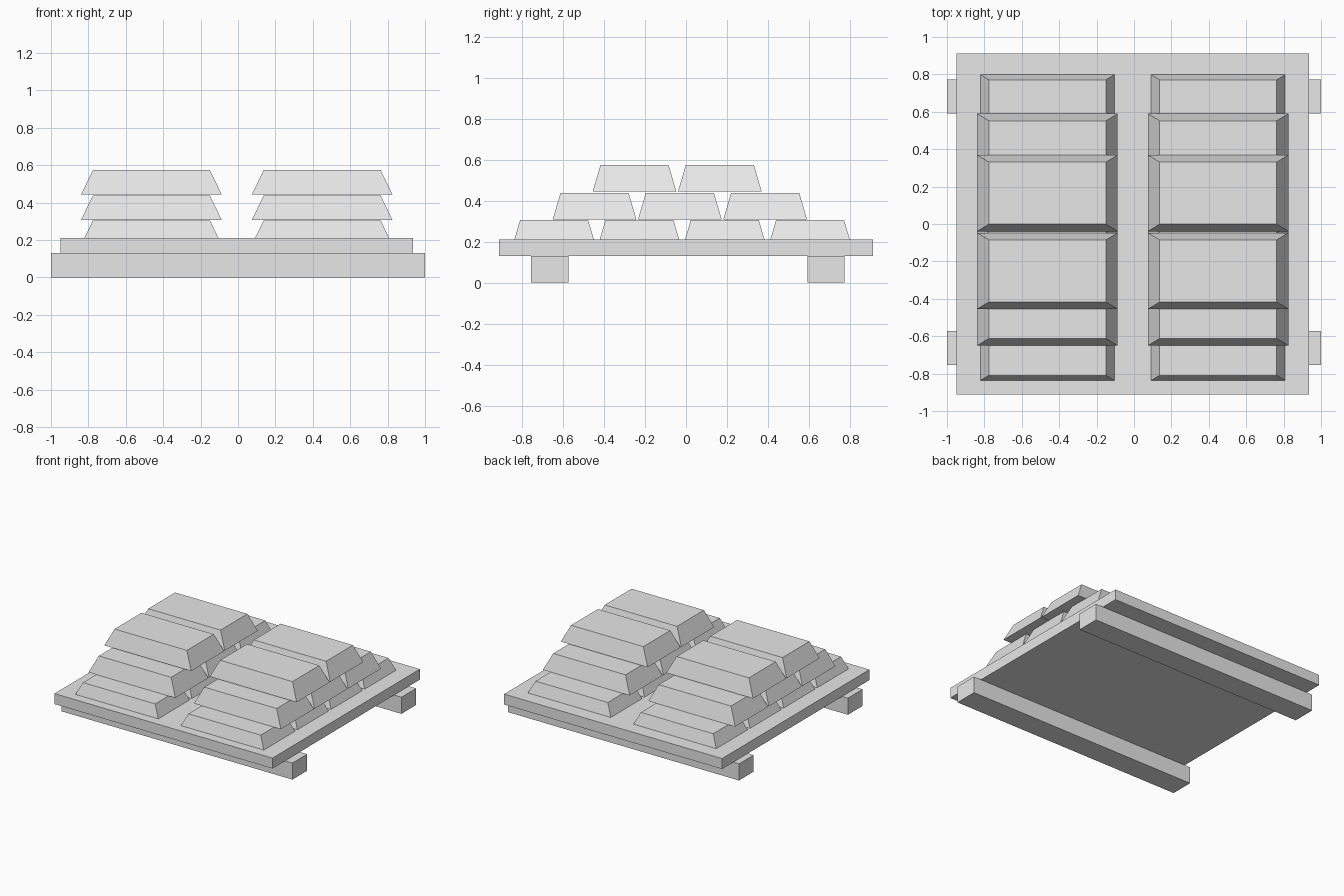
import bpy
import bmesh

default = bpy.data.objects.get("Cube")
if default:
    bpy.data.objects.remove(default, do_unlink=True)

GREY = (0.8, 0.8, 0.8, 1)
grey = bpy.data.materials.new("plain grey")
grey.use_nodes = True
grey.diffuse_color = GREY
grey.node_tree.nodes["Principled BSDF"].inputs["Base Color"].default_value = GREY


def finish(name, bm):
    """Turn a bmesh into a flat-shaded object in the scene."""
    bmesh.ops.recalc_face_normals(bm, faces=bm.faces)
    mesh = bpy.data.meshes.new(name)
    bm.to_mesh(mesh)
    bm.free()
    mesh.materials.append(grey)
    obj = bpy.data.objects.new(name, mesh)
    bpy.context.collection.objects.link(obj)
    return obj


def box(name, low, high):
    bm = bmesh.new()
    bmesh.ops.create_cube(bm, size=1)
    for v in bm.verts:
        v.co = [a + (b - a) * (c + 0.5) for a, b, c in zip(low, high, v.co)]
    return finish(name, bm)


def ingot(name, x, y, z):
    """Tapered bar: a wide base narrowing to a smaller flat top."""
    bm = bmesh.new()
    bmesh.ops.create_cube(bm, size=2)
    for v in bm.verts:
        top = v.co.z > 0
        half_x, half_y = (0.313, 0.166) if top else (0.376, 0.204)
        v.co = (x + v.co.x * half_x, y + v.co.y * half_y, z + (BAR_HEIGHT if top else 0))
    return finish(name, bm)


# Pallet: two runners under one flat board
box("front_runner", (-1, -0.755, 0), (1, -0.573, 0.13))
box("back_runner", (-1, 0.592, 0), (1, 0.773, 0.13))
box("pallet_board", (-0.95, -0.911, 0.129), (0.936, 0.911, 0.211))

# Two stacks of bars, each layer one bar shorter than the one below;
# the lowest layer is sunk slightly into the board
BAR_HEIGHT = 0.13
PITCH = 0.416
LAYERS = [("lower", 4, -0.019, 0.175), ("middle", 3, -0.03, 0.308), ("upper", 2, -0.043, 0.444)]
for side, x in (("right", -0.463), ("left", 0.45)):
    for layer, count, centre, z in LAYERS:
        for i in range(count):
            y = centre + (i - (count - 1) / 2) * PITCH
            ingot(f"{side}_{layer}_bar_{i + 1}", x, y, z)
